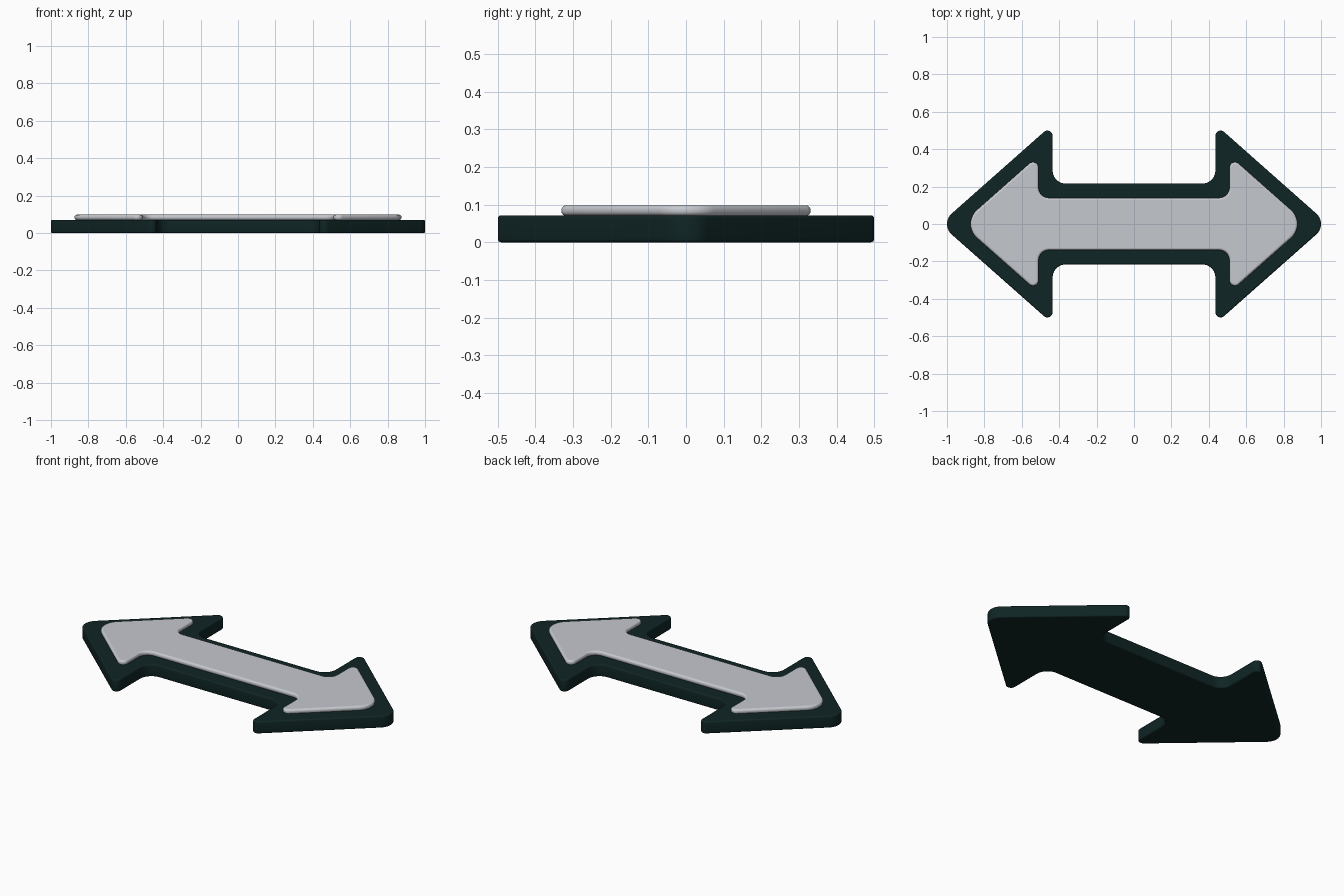
import bpy, bmesh, math
from mathutils import Vector

if "Cube" in bpy.data.objects:
    bpy.data.objects.remove(bpy.data.objects["Cube"])

SLOPE = 0.885   # steepness of the arrowhead edges
ARC = 10        # segments per rounded corner


def material(name, rgb):
    m = bpy.data.materials.new(name)
    m.diffuse_color = (*rgb, 1.0)
    m.use_nodes = True
    m.node_tree.nodes["Principled BSDF"].inputs["Base Color"].default_value = m.diffuse_color
    return m


def outline(tip_x, neck_x, shaft_y, r_tip, r_barb, r_neck):
    """Counter-clockwise double arrow with rounded corners: (point, outward normal)."""
    barb_y = (tip_x - neck_x) * SLOPE
    quarter = [(neck_x, barb_y, r_barb), (neck_x, shaft_y, r_neck)]
    upper = [(tip_x, 0, r_tip)] + quarter + [(-x, y, r) for x, y, r in reversed(quarter)]
    corners = upper + [(-x, -y, r) for x, y, r in upper]
    result = []
    n = len(corners)
    for i, (x, y, r) in enumerate(corners):
        p = Vector((x, y))
        d_in = (p - Vector(corners[i - 1][:2])).normalized()
        d_out = (Vector(corners[(i + 1) % n][:2]) - p).normalized()
        turn = math.atan2(d_in.x * d_out.y - d_in.y * d_out.x, d_in.dot(d_out))
        side = 1 if turn > 0 else -1
        n_in = Vector((d_in.y, -d_in.x))
        start = p - d_in * r * math.tan(abs(turn) / 2)
        centre = start - n_in * r * side
        a0 = math.atan2(n_in.y, n_in.x)
        for k in range(ARC + 1):
            a = a0 + turn * k / ARC
            normal = Vector((math.cos(a), math.sin(a)))
            result.append((centre + normal * r * side, normal))
    return result


def slab(name, shape, z0, z1, bevel, steps, mat):
    """Solid with the given outline and rounded top and bottom rims."""
    arc = [math.pi / 2 * k / steps for k in range(steps + 1)]
    layers = [(bevel * (1 - math.sin(a)), z0 + bevel * (1 - math.cos(a))) for a in arc]
    layers += [(d, z0 + z1 - z) for d, z in reversed(layers)]
    bm = bmesh.new()
    rings = [[bm.verts.new((*(p - nrm * d), z)) for p, nrm in shape] for d, z in layers]
    for low, high in zip(rings, rings[1:]):
        for i in range(len(low)):
            j = (i + 1) % len(low)
            bm.faces.new((low[i], low[j], high[j], high[i])).smooth = True
    # flat caps
    bm.faces.new(rings[-1])
    bm.faces.new(rings[0][::-1])
    mesh = bpy.data.meshes.new(name)
    bm.to_mesh(mesh)
    bm.free()
    mesh.materials.append(mat)
    obj = bpy.data.objects.new(name, mesh)
    bpy.context.collection.objects.link(obj)
    return obj


dark = material("dark_green", (0.005, 0.018, 0.018))
light = material("light_grey", (0.56, 0.58, 0.62))

# dark backing arrow
slab("arrow_base", outline(1.038, 0.435, 0.216, 0.075, 0.028, 0.07),
     0.0, 0.071, 0.008, 4, dark)
# raised pale arrow on top
slab("arrow_inlay", outline(0.925, 0.51, 0.14, 0.10, 0.03, 0.055),
     0.0705, 0.098, 0.012, 5, light)
